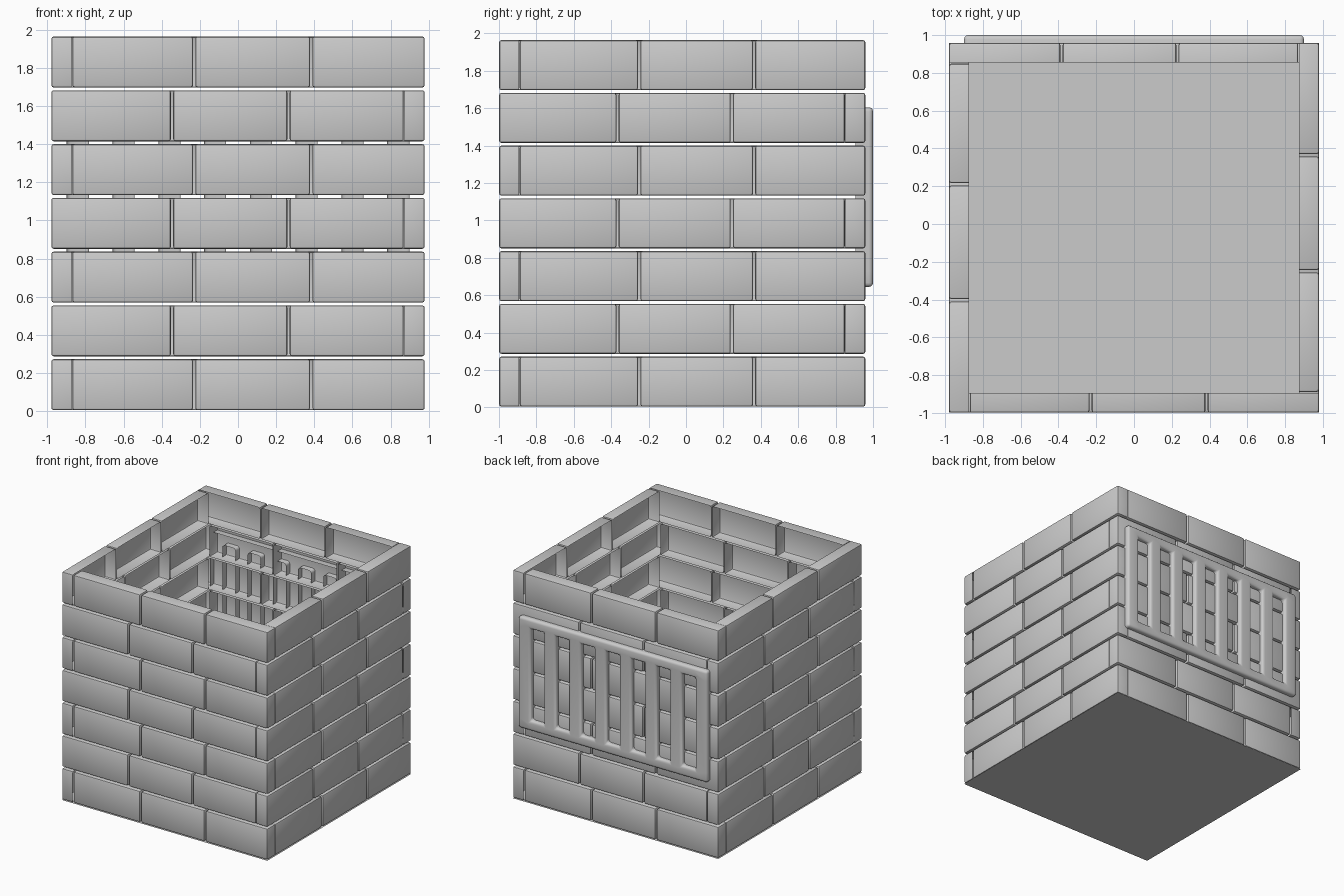
import bpy, bmesh, math
from mathutils import Matrix, Vector

if "Cube" in bpy.data.objects:
    bpy.data.objects.remove(bpy.data.objects["Cube"])

HALF = 0.979          # half width of the brick square
CENTRE_Y = -0.02      # the grate pushes the square forward
DEPTH = 0.105         # brick depth
GAP = 0.012           # joint between bricks in a row
ROW, BRICK_H, ROWS = 0.282, 0.267, 7

grey = bpy.data.materials.new("light_grey_stone")
grey.use_nodes = True
colour = (0.6, 0.6, 0.6, 1)
grey.diffuse_color = colour
grey.node_tree.nodes["Principled BSDF"].inputs["Base Color"].default_value = colour


def finish(bm, name, angle=40):
    mesh = bpy.data.meshes.new(name)
    bm.to_mesh(mesh)
    bm.free()
    obj = bpy.data.objects.new(name, mesh)
    bpy.context.collection.objects.link(obj)
    mesh.materials.append(grey)
    bpy.ops.object.select_all(action='DESELECT')
    obj.select_set(True)
    bpy.context.view_layer.objects.active = obj
    bpy.ops.object.shade_smooth_by_angle(angle=math.radians(angle))
    return obj


def add_brick(target, u0, u1, z0):
    """Hollow brick, open towards the inside, with softened outer edges."""
    bm = bmesh.new()
    size = Vector((u1 - u0, DEPTH, BRICK_H))
    mid = Vector(((u0 + u1) / 2, -HALF + DEPTH / 2, z0 + BRICK_H / 2))
    bmesh.ops.create_cube(bm, size=1, matrix=Matrix.Translation(mid) @ Matrix.Diagonal(size).to_4x4())
    inner = [f for f in bm.faces if f.normal.y > 0.9]
    bmesh.ops.delete(bm, geom=inner, context='FACES_ONLY')
    soft = [e for e in bm.edges if not e.is_boundary]
    bmesh.ops.bevel(bm, geom=soft, offset=0.012, segments=2, profile=0.5,
                    affect='EDGES', clamp_overlap=True)
    piece = bpy.data.meshes.new("piece")
    bm.to_mesh(piece)
    bm.free()
    target.from_mesh(piece)
    bpy.data.meshes.remove(piece)


# Brick walls: one wall, turned around the square so the corners interlock
even_joints = (-0.875, -0.23, 0.384, HALF + GAP / 2)
odd_joints = (-HALF - GAP / 2, -0.346, 0.265, 0.875)
for turn, name in enumerate(("front_wall", "left_wall", "back_wall", "right_wall")):
    bm = bmesh.new()
    for row in range(ROWS):
        joints = odd_joints if row % 2 else even_joints
        for a, b in zip(joints, joints[1:]):
            add_brick(bm, a + GAP / 2, b - GAP / 2, 0.005 + row * ROW)
    bm.transform(Matrix.Translation((0, CENTRE_Y, 0)) @ Matrix.Rotation(turn * math.pi / 2, 4, 'Z'))
    finish(bm, name)

# Floor
bm = bmesh.new()
bmesh.ops.create_grid(bm, x_segments=1, y_segments=1, size=HALF,
                      matrix=Matrix.Translation((0, CENTRE_Y, 0)))
finish(bm, "floor")

# Grate: a slotted panel whose rims run back through the bricks
SLOTS, PITCH, SLOT_HALF = 7, 0.24, 0.062
xs = [-0.9]
for i in range(SLOTS):
    c = (i - (SLOTS - 1) / 2) * PITCH
    xs += [c - SLOT_HALF, c + SLOT_HALF]
xs.append(0.9)
zs = (0.645, 0.73, 1.52, 1.605)
bm = bmesh.new()
grid = [[bm.verts.new((x, 1.0, z)) for z in zs] for x in xs]
for i in range(len(xs) - 1):
    for j in range(len(zs) - 1):
        if i % 2 and j == 1:
            continue      # slot opening
        bm.faces.new((grid[i][j], grid[i][j + 1], grid[i + 1][j + 1], grid[i + 1][j]))
rim = [e for e in bm.edges if e.is_boundary]
made = bmesh.ops.extrude_edge_only(bm, edges=rim)["geom"]
back = [v for v in made if isinstance(v, bmesh.types.BMVert)]
bmesh.ops.translate(bm, verts=back, vec=(0, -0.095, 0))
bmesh.ops.recalc_face_normals(bm, faces=bm.faces)
front_face = max(bm.faces, key=lambda f: f.calc_center_median().y)
if front_face.normal.y < 0:
    bmesh.ops.reverse_faces(bm, faces=bm.faces)
soft = [e for e in bm.edges if len(e.link_faces) == 2 and e.calc_face_angle() > 1]
bmesh.ops.bevel(bm, geom=soft, offset=0.022, segments=3, profile=0.5,
                affect='EDGES', clamp_overlap=True)
finish(bm, "back_grate")
